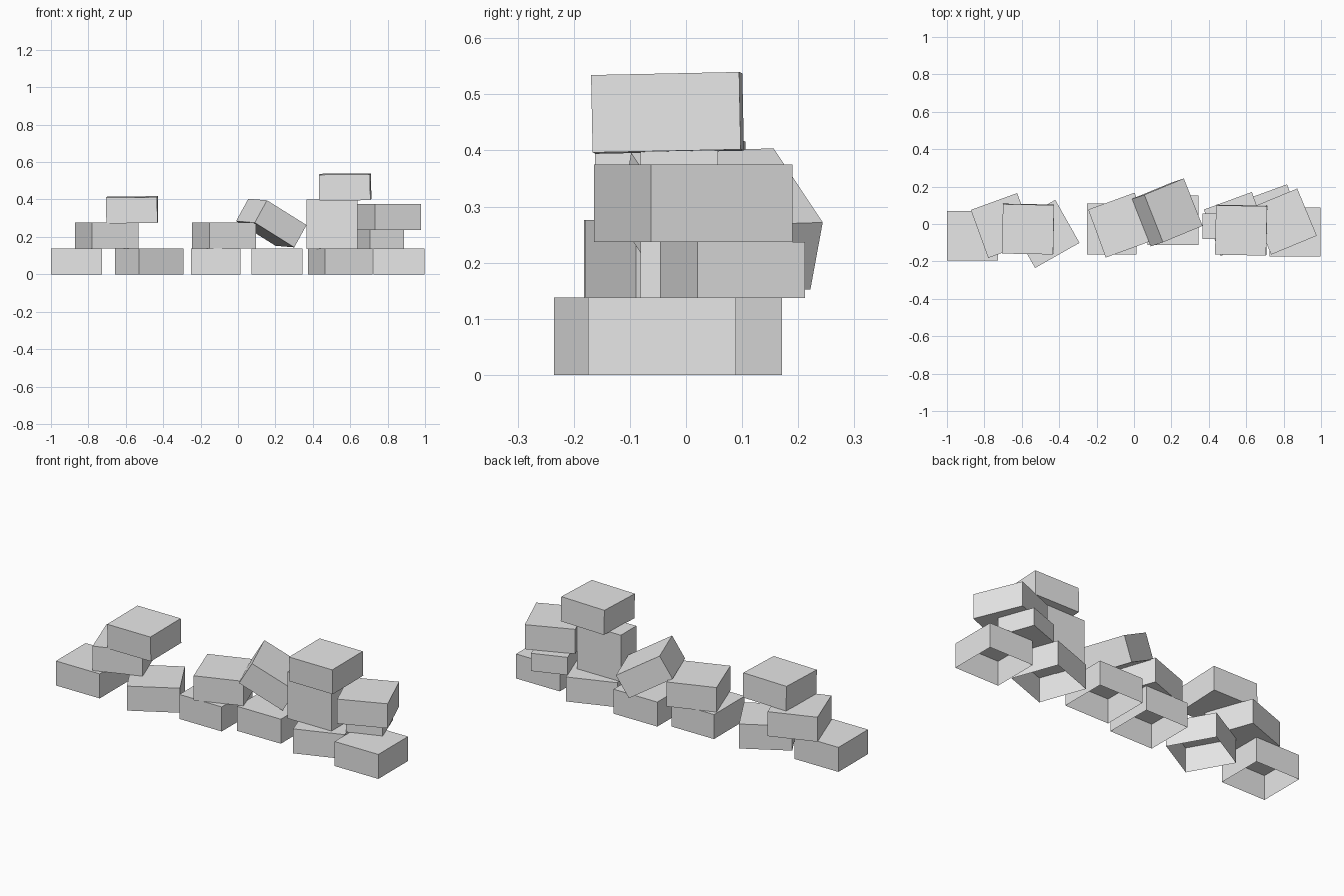
import bpy
import bmesh
from math import radians
from mathutils import Euler

cube = bpy.data.objects.get("Cube")
if cube:
    bpy.data.objects.remove(cube, do_unlink=True)

# Single plain grey for every crate
grey = bpy.data.materials.new("light_grey")
grey.use_nodes = True
color = (0.8, 0.8, 0.8, 1)
grey.diffuse_color = color
grey.node_tree.nodes["Principled BSDF"].inputs["Base Color"].default_value = color

LONG, SHORT, HIGH = 0.273, 0.264, 0.138


def crate(name, center, size=(LONG, SHORT, HIGH), turn=(0, 0, 0), open_bottom=False):
    """Flat-sided crate, turned about its own center."""
    bm = bmesh.new()
    bmesh.ops.create_cube(bm, size=1)
    bmesh.ops.scale(bm, vec=size, verts=bm.verts)
    if open_bottom:
        under = [f for f in bm.faces if f.normal.z < -0.9]
        bmesh.ops.delete(bm, geom=under, context='FACES_ONLY')
    mesh = bpy.data.meshes.new(name)
    bm.to_mesh(mesh)
    bm.free()
    mesh.materials.append(grey)
    obj = bpy.data.objects.new(name, mesh)
    obj.location = center
    obj.rotation_euler = Euler([radians(a) for a in turn])
    bpy.context.collection.objects.link(obj)
    return obj


def ground_crate(name, x, y, yaw=0, size=(LONG, SHORT, HIGH)):
    return crate(name, (x, y, HIGH / 2), size, (0, 0, yaw), open_bottom=True)


SWAPPED = (SHORT, LONG, HIGH)

# Bottom row, open underneath
ground_crate("ground_crate_far_right", -0.863, -0.062)
ground_crate("ground_crate_right", -0.475, -0.053, 29.5)
ground_crate("ground_crate_mid_right", -0.119, -0.027, 0, SWAPPED)
ground_crate("ground_crate_mid_left", 0.209, 0.02)
ground_crate("ground_crate_left", 0.547, 0, 20)
ground_crate("ground_crate_far_left", 0.861, -0.043)

# Right stack
crate("right_stack_middle_crate", (-0.702, -0.008, 0.207), SWAPPED, (0, 0, 20))
crate("right_stack_top_crate", (-0.566, -0.027, 0.345), turn=(1.2, -0.5, -1))

# Middle stack, with one crate toppled against the next
crate("middle_stack_crate", (-0.074, -0.006, 0.207), SWAPPED, (0, 0, 20))
crate("leaning_crate", (0.178, 0.062, 0.274), SWAPPED, (2, 30, 22.5))

# Left stack, with an upright crate and a small crate as supports
crate("upright_crate", (0.503, -0.012, 0.268), (LONG, HIGH, SHORT))
crate("small_crate", (0.762, 0.083, 0.187), (0.194, 0.204, 0.1), (0, 0, 20))
crate("left_stack_upper_crate", (0.803, 0.013, 0.306), SWAPPED, (0, 0, 22.5))
crate("left_stack_top_crate", (0.573, -0.033, 0.467), turn=(1.2, -0.5, -1.2))
